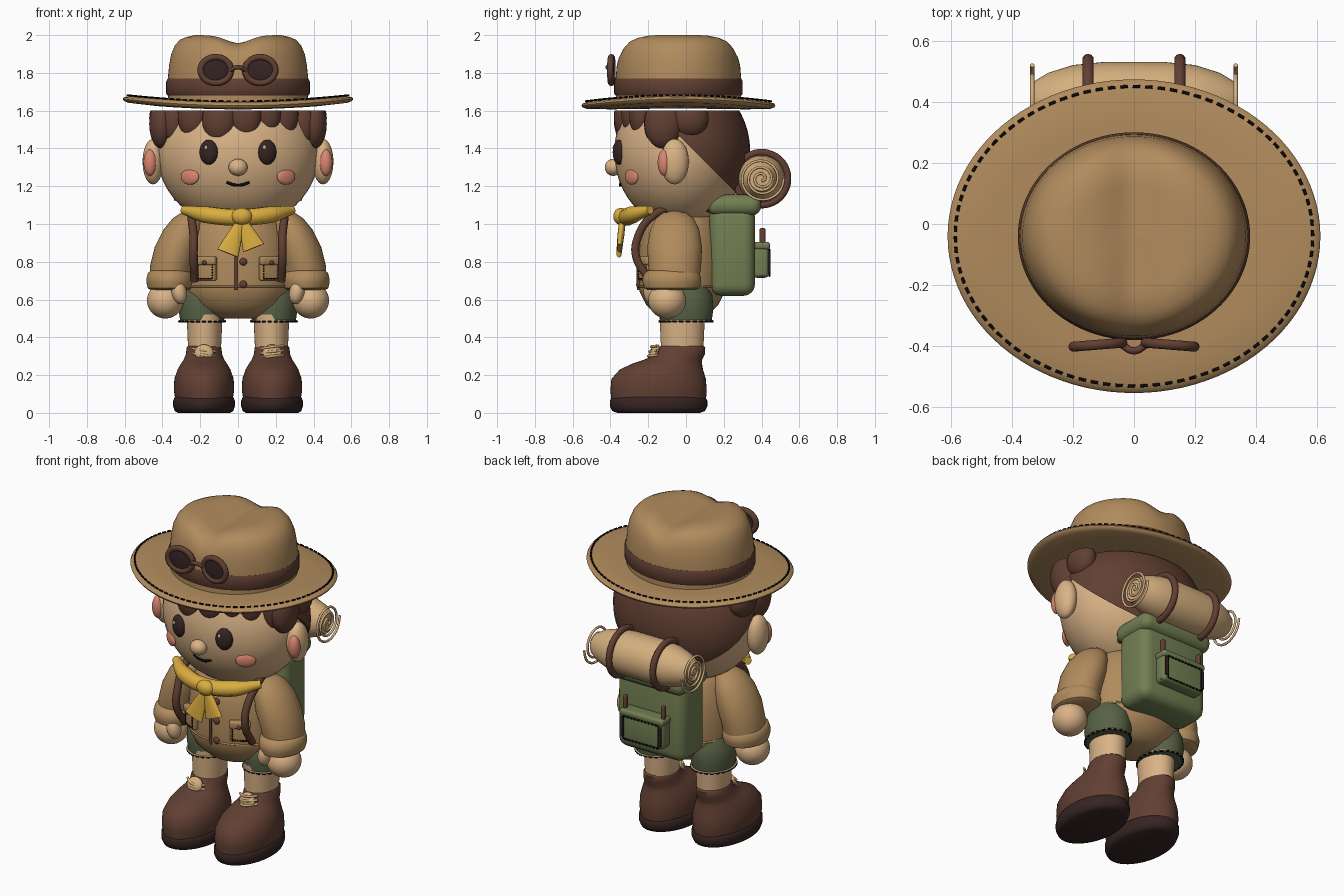
import bpy, bmesh
from math import sin, cos, pi, sqrt, exp
from mathutils import Matrix, Euler, Vector

if "Cube" in bpy.data.objects:
    bpy.data.objects.remove(bpy.data.objects["Cube"])


def material(name, *rgb):
    m = bpy.data.materials.new(name)
    m.use_nodes = True
    m.diffuse_color = (*rgb, 1)
    bsdf = next(n for n in m.node_tree.nodes if n.type == 'BSDF_PRINCIPLED')
    bsdf.inputs["Base Color"].default_value = (*rgb, 1)
    return m


tan = material("tan cloth", .44, .26, .11)
skin = material("skin", .70, .45, .24)
brown = material("brown leather", .12, .05, .033)
dark = material("dark brown", .036, .018, .017)
green = material("pack green", .17, .21, .085)
olive = material("shorts green", .095, .12, .06)
yellow = material("scarf yellow", .70, .42, .05)
pink = material("blush pink", .70, .24, .16)
black = material("thread black", .003, .003, .003)
cream = material("cream canvas", .66, .43, .21)


def place(loc, rot=(0, 0, 0)):
    return Matrix.Translation(loc) @ Euler(rot).to_matrix().to_4x4()


def add(name, mesh, mat):
    mesh.materials.clear()
    mesh.materials.append(mat)
    mesh.shade_smooth()
    mesh.set_sharp_from_angle(angle=0.8)
    ob = bpy.data.objects.new(name, mesh)
    bpy.context.collection.objects.link(ob)
    return ob


def from_bm(name, bm, mat):
    bmesh.ops.recalc_face_normals(bm, faces=bm.faces)
    mesh = bpy.data.meshes.new(name)
    bm.to_mesh(mesh)
    bm.free()
    return add(name, mesh, mat)


def ball(name, loc, radii, mat, rot=(0, 0, 0), cuts=()):
    """Ellipsoid; each cut is a (point, normal) whose outer side is removed."""
    bm = bmesh.new()
    bmesh.ops.create_uvsphere(bm, u_segments=40, v_segments=24, radius=1)
    bm.transform(place(loc, rot) @ Matrix.Diagonal((*radii, 1)))
    for co, no in cuts:
        geom = bm.verts[:] + bm.edges[:] + bm.faces[:]
        bmesh.ops.bisect_plane(bm, geom=geom, plane_co=co, plane_no=no, clear_outer=True)
        bmesh.ops.holes_fill(bm, edges=[e for e in bm.edges if e.is_boundary])
    return from_bm(name, bm, mat)


def loft(name, rings, mat, loc=(0, 0, 0), rot=(0, 0, 0), n=48):
    """Stack of ellipses given as (z, x radius, y radius, x centre, y centre)."""
    bm = bmesh.new()
    loops = []
    for z, rx, ry, *c in rings:
        cx, cy = c or (0, 0)
        loops.append([bm.verts.new((cx + rx * cos(2 * pi * i / n), cy + ry * sin(2 * pi * i / n), z))
                      for i in range(n)])
    for a, b in zip(loops, loops[1:]):
        for i in range(n):
            j = (i + 1) % n
            bm.faces.new((a[i], a[j], b[j], b[i]))
    bm.faces.new(loops[0])
    bm.faces.new(loops[-1])
    bm.transform(place(loc, rot))
    return from_bm(name, bm, mat)


def box(name, loc, size, bevel, mat, rot=(0, 0, 0)):
    bm = bmesh.new()
    bmesh.ops.create_cube(bm, size=1)
    bm.transform(Matrix.Diagonal((*size, 1)))
    bmesh.ops.bevel(bm, geom=bm.edges[:], offset=bevel, segments=4, profile=.5, affect='EDGES')
    bm.transform(place(loc, rot))
    return from_bm(name, bm, mat)


def tube(name, paths, r, mat, loc=(0, 0, 0), rot=(0, 0, 0), loop=False, taper=1):
    cu = bpy.data.curves.new(name, 'CURVE')
    cu.dimensions, cu.bevel_depth, cu.bevel_resolution = '3D', r, 3
    cu.resolution_u, cu.use_fill_caps = 6, True
    for pts in paths:
        sp = cu.splines.new('BEZIER')
        sp.bezier_points.add(len(pts) - 1)
        sp.use_cyclic_u = loop
        for p, co in zip(sp.bezier_points, pts):
            p.co, p.handle_left_type, p.handle_right_type = co, 'AUTO', 'AUTO'
        if taper != 1:
            sp.bezier_points[0].radius = sp.bezier_points[-1].radius = taper
    tmp = bpy.data.objects.new(name, cu)
    bpy.context.collection.objects.link(tmp)
    deps = bpy.context.evaluated_depsgraph_get()
    mesh = bpy.data.meshes.new_from_object(tmp.evaluated_get(deps))
    bpy.data.objects.remove(tmp)
    mesh.transform(place(loc, rot))
    return add(name, mesh, mat)


def ellipse(rx, ry, lift=0):
    return lambda t: Vector((rx * cos(2 * pi * t), ry * sin(2 * pi * t), lift * cos(2 * pi * t) ** 2))


def frame(w, h):
    """Rectangle outline in the xz plane, as a path over 0..1."""
    c = [Vector((x * w, 0, z * h)) for x, z in ((-1, -1), (1, -1), (1, 1), (-1, 1), (-1, -1))]
    return lambda t: c[min(int(t * 4), 3)].lerp(c[min(int(t * 4), 3) + 1], t * 4 - min(int(t * 4), 3))


def stitches(name, path, n, loc, r=.005, rot=(0, 0, 0)):
    tube(name, [(path(i / n), path((i + .6) / n)) for i in range(n)], r, black, loc, rot)


def ring(name, rx, ry, r, mat, loc, rot=(0, 0, 0)):
    tube(name, [[ellipse(rx, ry)(i / 16) for i in range(16)]], r, mat, loc, rot, loop=True)


def face_y(x, z):
    return -.03 - .35 * sqrt(max(0, 1 - (x / .43) ** 2 - ((z - 1.38) / .4) ** 2))


# Hat: curled brim, creased crown, band and stitching
hat = (0, -.04, 0)
brim = loft("hat_brim", [(z, .61 * k, .513 * k) for k, z in (
    (.3, 1.61), (.7, 1.607), (.95, 1.61), (.99, 1.617), (1, 1.627), (.99, 1.637), (.95, 1.645),
    (.75, 1.65), (.3, 1.65))], tan, hat, n=96)
for v in brim.data.vertices:
    v.co.z += .035 * (v.co.x / .61) ** 2
crown = loft("hat_crown", [(z, .38 * k, .34 * k) for k, z in (
    (.97, 1.62), (.98, 1.76), (.96, 1.84), (.93, 1.9), (.88, 1.945), (.81, 1.975), (.72, 1.99), (.6, 2),
    (.48, 2), (.36, 2), (.24, 2), (.12, 2), (.02, 2))], tan, hat, n=96)
for v in crown.data.vertices:
    fade = min(1, max(0, (v.co.z - 1.84) / .12))
    v.co.z -= .042 * fade * exp(-(v.co.x / .09) ** 2)
loft("hat_band", [(z, .38 * k, .34 * k) for k, z in (
    (.98, 1.68), (1, 1.69), (1, 1.755), (.98, 1.77))], brown, hat, n=96)
stitches("brim_stitching", ellipse(.585, .49, .032), 90, (0, -.04, 1.65))

# Goggles on the hat
for s in (-1, 1):
    tilt = (pi / 2, 0, -s * .08)
    ring("goggle_rim", .08, .068, .017, brown, (s * .118, -.395, 1.815), tilt)
    ball("goggle_lens", (s * .118, -.395, 1.815), (.075, .012, .065), dark, (0, 0, -s * .08))
tube("goggle_bridge", [[(-.04, -.395, 1.815), (0, -.415, 1.83), (.04, -.395, 1.815)]], .012, brown)

# Head and hair
top = ((0, 0, 1.6), (0, 0, 1))
ball("head", (0, -.03, 1.38), (.43, .35, .4), skin, cuts=[top])
ball("back_hair", (0, -.025, 1.385), (.45, .365, .4), brown,
     cuts=[top, ((0, .02, 1.41), (0, -1, -1))])
for x, z, w in ((-.34, 1.55, .07), (-.24, 1.57, .08), (-.1, 1.55, .09), (.04, 1.57, .085),
                (.16, 1.59, .07), (.25, 1.58, .07), (.35, 1.54, .06)):
    ball("fringe_lock", (x, face_y(x, z) + .015, z), (w, .06, .12), brown, (0, 0, x), [top])
for s in (-1, 1):
    ball("side_lock", (s * .405, -.12, 1.53), (.065, .1, .13), brown, cuts=[top])
    ball("upper_side_lock", (s * .4, .02, 1.56), (.07, .1, .1), brown, cuts=[top])

# Face
for s in (-1, 1):
    ball("eye", (s * .155, -.355, 1.38), (.05, .03, .066), dark, (0, 0, s * .35))
    ball("eye_glint", (s * .155 - .015, -.382, 1.405), (.009, .006, .012), skin)
    ball("cheek", (s * .255, face_y(.255, 1.25), 1.25), (.057, .018, .042), pink, (0, 0, s * .6))
    ball("ear", (s * .45, -.06, 1.33), (.055, .075, .12), skin)
    ball("inner_ear", (s * .465, -.115, 1.325), (.035, .035, .07), pink)
ball("nose", (0, -.385, 1.3), (.05, .045, .045), skin)
tube("mouth", [[(x, face_y(x, 1.2) - .005, 1.205 + 5 * x * x) for x in (-.06, -.03, 0, .03, .06)]],
     .008, black)

# Shirt
loft("shirt", [(.5, .1, .09), (.52, .17, .14), (.57, .24, .19), (.64, .275, .225), (.68, .28, .23),
               (.8, .28, .23), (.9, .27, .225), (1, .24, .2), (1.06, .2, .16), (1.1, .12, .1)],
     tan, (0, -.02, 0))
ring("shirt_seam", .278, .228, .006, tan, (0, -.02, .67))
tube("shirt_placket", [[(-.01, -.252, .65), (-.01, -.255, .78), (-.01, -.245, .92)]], .008, brown)
for i in range(3):
    ball("shirt_button", (.028, -.25, .68 + .12 * i), (.02, .014, .02), brown)
for s in (-1, 1):
    turn = (0, 0, s * .5)
    box("chest_pocket", (s * .165, -.215, .755), (.11, .035, .11), .01, tan, turn)
    box("pocket_flap", (s * .168, -.222, .805), (.12, .04, .045), .012, tan, turn)
    ball("pocket_button", (s * .178, -.245, .795), (.012, .01, .012), brown)
    stitches("pocket_stitching", frame(.043, .042), 24, (s * .174, -.232, .753), .004, turn)

# Arms and hands
for s in (-1, 1):
    loft("sleeve", [(z, rx, ry, s * cx, -.06) for z, rx, ry, cx in (
        (.7, .11, .13, .36), (.78, .115, .14, .35), (.88, .12, .145, .32), (.97, .105, .13, .29),
        (1.03, .08, .1, .265), (1.06, .05, .06, .25), (1.07, .01, .01, .25))], tan)
    loft("sleeve_cuff", [(z, .125 * k, .155 * k, s * .36, -.075) for k, z in (
        (.8, .65), (.94, .66), (1, .69), (1, .71), (.94, .74), (.8, .755))], tan)
    ball("hand", (s * .385, -.1, .595), (.097, .1, .095), skin)
    ball("thumb", (s * .312, -.18, .64), (.04, .045, .065), skin, (0, s * .2, 0))

# Scarf
tube("scarf", [[(-.29, -.19, 1.075), (-.17, -.28, 1.05), (0, -.315, 1.035), (.17, -.28, 1.05),
                (.29, -.19, 1.075)]], .046, yellow, taper=.5)
ball("scarf_knot", (.02, -.345, 1.04), (.055, .04, .045), yellow)
for s, length in ((-1, .2), (1, .17)):
    loft("scarf_tail", [(0, .018, .018), (-length * .5, .04, .018), (-length, .06, .014)],
         yellow, (.02, -.335, 1.03), (-.1, -s * .38, 0), n=24)

# Shorts, legs and boots
for s in (-1, 1):
    loft("shorts_leg", [(.48, .115, .135), (.55, .125, .145), (.62, .12, .14), (.68, .09, .11)],
         olive, (s * .19, 0, 0))
    ring("shorts_hem", .119, .139, .005, cream, (s * .19, 0, .488))
    stitches("hem_stitching", ellipse(.121, .141), 24, (s * .19, 0, .484), .006)
    loft("leg", [(.3, .085, .11), (.4, .09, .115), (.52, .095, .12)], skin, (s * .177, -.02, 0))
    loft("boot", [(z, rx, ry, s * .18, cy) for z, rx, ry, cy in (
        (.06, .15, .25, -.145), (.12, .16, .255, -.145), (.18, .157, .25, -.145), (.23, .14, .22, -.13),
        (.26, .122, .185, -.1), (.28, .108, .155, -.07), (.31, .096, .13, -.03),
        (.345, .092, .122, -.02), (.355, .085, .112, -.02))], brown)
    loft("boot_sole", [(z, .163 * k, .258 * k, s * .18, -.145) for k, z in (
        (.85, 0), (.95, .01), (1, .035), (1, .065), (.95, .085), (.88, .09))], dark)
    ball("boot_tongue", (s * .18, -.165, .32), (.05, .025, .045), cream, (-.4, 0, 0))
    for i in range(3):
        z = .29 + .025 * i
        tube("boot_lace", [[(s * .18 - .06, -.15, z), (s * .18, -.2 + .008 * i, z + .01 * s),
                            (s * .18 + .06, -.15, z + .015 * s)]], .007, cream)

# Backpack
box("pack_body", (0, .245, .86), (.46, .24, .48), .06, green)
box("pack_lid", (0, .255, 1.1), (.49, .285, .11), .05, green)
box("pack_pocket", (0, .395, .8), (.29, .09, .17), .025, green)
box("pack_pocket_flap", (0, .4, .885), (.3, .09, .04), .015, green)
stitches("pack_stitching", frame(.12, .07), 40, (0, .442, .795))
for s in (-1, 1):
    box("pocket_strap", (s * .13, .405, .85), (.025, .03, .26), .01, brown)
    box("pocket_strap_keeper", (s * .13, .44, .8), (.018, .012, .12), .004, dark)
    tube("shoulder_strap", [[(s * .19, .14, 1.08), (s * .23, -.03, 1.1), (s * .245, -.18, 1.04),
                             (s * .235, -.255, .93), (s * .235, -.265, .83), (s * .23, -.19, .7)]],
         .022, brown)

# Bedroll with straps and spiral ends
side = (0, pi / 2, 0)
loft("bedroll", [(z, r, r) for z, r in (
    (-.33, .065), (-.28, .095), (-.2, .12), (-.1, .13), (.1, .13), (.2, .12), (.28, .095), (.33, .065))],
    cream, (0, .4, 1.24), side)
for s in (-1, 1):
    ring("bedroll_strap", .138, .138, .019, brown, (s * .15, .4, 1.24), side)
    tube("bedroll_spiral", [[ellipse(.01 + .0028 * i, .01 + .0028 * i)(i / 12) for i in range(40)]],
         .007, cream, (s * .333, .4, 1.24), side)
